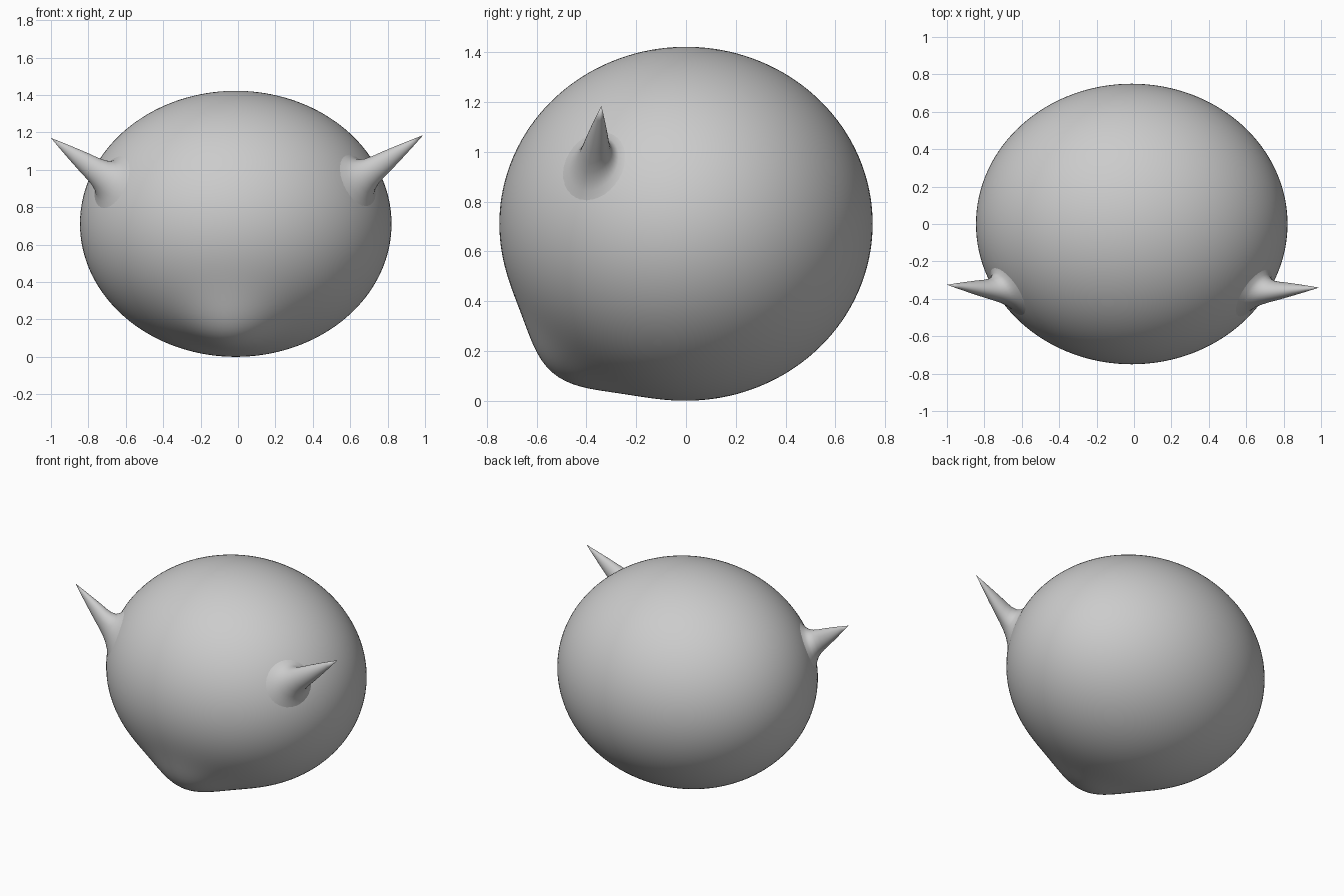
import bpy, bmesh, math
from mathutils import Vector

cube = bpy.data.objects.get("Cube")
if cube:
    bpy.data.objects.remove(cube, do_unlink=True)

CENTRE = Vector((-0.012, 0, 0.711))
RADII = Vector((0.833, 0.75, 0.711))

grey = bpy.data.materials.new("plain grey")
grey.use_nodes = True
COLOUR = (0.6, 0.6, 0.6, 1)
grey.diffuse_color = COLOUR
grey.node_tree.nodes["Principled BSDF"].inputs["Base Color"].default_value = COLOUR


def finish(bm, name):
    bmesh.ops.recalc_face_normals(bm, faces=bm.faces)
    mesh = bpy.data.meshes.new(name)
    bm.to_mesh(mesh)
    bm.free()
    mesh.materials.append(grey)
    mesh.shade_smooth()
    obj = bpy.data.objects.new(name, mesh)
    bpy.context.collection.objects.link(obj)


def scaled(unit):
    return CENTRE + unit * RADII


def on_body(point):
    p = point - CENTRE
    return scaled(Vector(a / r for a, r in zip(p, RADII)).normalized())


# Round body with a soft snout swelling low at the front
bm = bmesh.new()
bmesh.ops.create_uvsphere(bm, u_segments=128, v_segments=80, radius=1)
snout = Vector((-0.03, -0.64, -0.77)).normalized()
for v in bm.verts:
    angle = math.degrees(v.co.angle(snout))
    v.co = scaled(v.co * (1 + 0.105 * math.exp(-(angle / 15.7) ** 2)))
finish(bm, "body")

# Horns pulled out of the body: foot radius and share of the pull
PROFILE = [(0.18, -0.03), (0.15, 0.0), (0.12, 0.03), (0.095, 0.09), (0.077, 0.18),
           (0.065, 0.29), (0.055, 0.42), (0.036, 0.63), (0.018, 0.82)]
SIDES = 32


def horn(name, foot, tip):
    foot = on_body(Vector(foot))
    tip = Vector(tip)
    pull = tip - foot
    normal = Vector((a / r ** 2 for a, r in zip(foot - CENTRE, RADII))).normalized()
    across = normal.cross(Vector((0, 0, 1))).normalized()
    up = across.cross(normal)
    bm = bmesh.new()
    rings = []
    for radius, share in PROFILE:
        ring = []
        for i in range(SIDES):
            a = math.tau * i / SIDES
            base = on_body(foot + radius * (math.cos(a) * across + math.sin(a) * up))
            ring.append(bm.verts.new(base + share * pull))
        rings.append(ring)
    point = bm.verts.new(tip)
    for i in range(SIDES):
        j = (i + 1) % SIDES
        for low, high in zip(rings, rings[1:]):
            bm.faces.new((low[i], low[j], high[j], high[i]))
        bm.faces.new((rings[-1][i], rings[-1][j], point))
    finish(bm, name)


horn("left_horn", (0.66, -0.38, 0.95), (0.99, -0.34, 1.185))
horn("right_horn", (-0.69, -0.37, 0.94), (-1.0, -0.325, 1.17))
